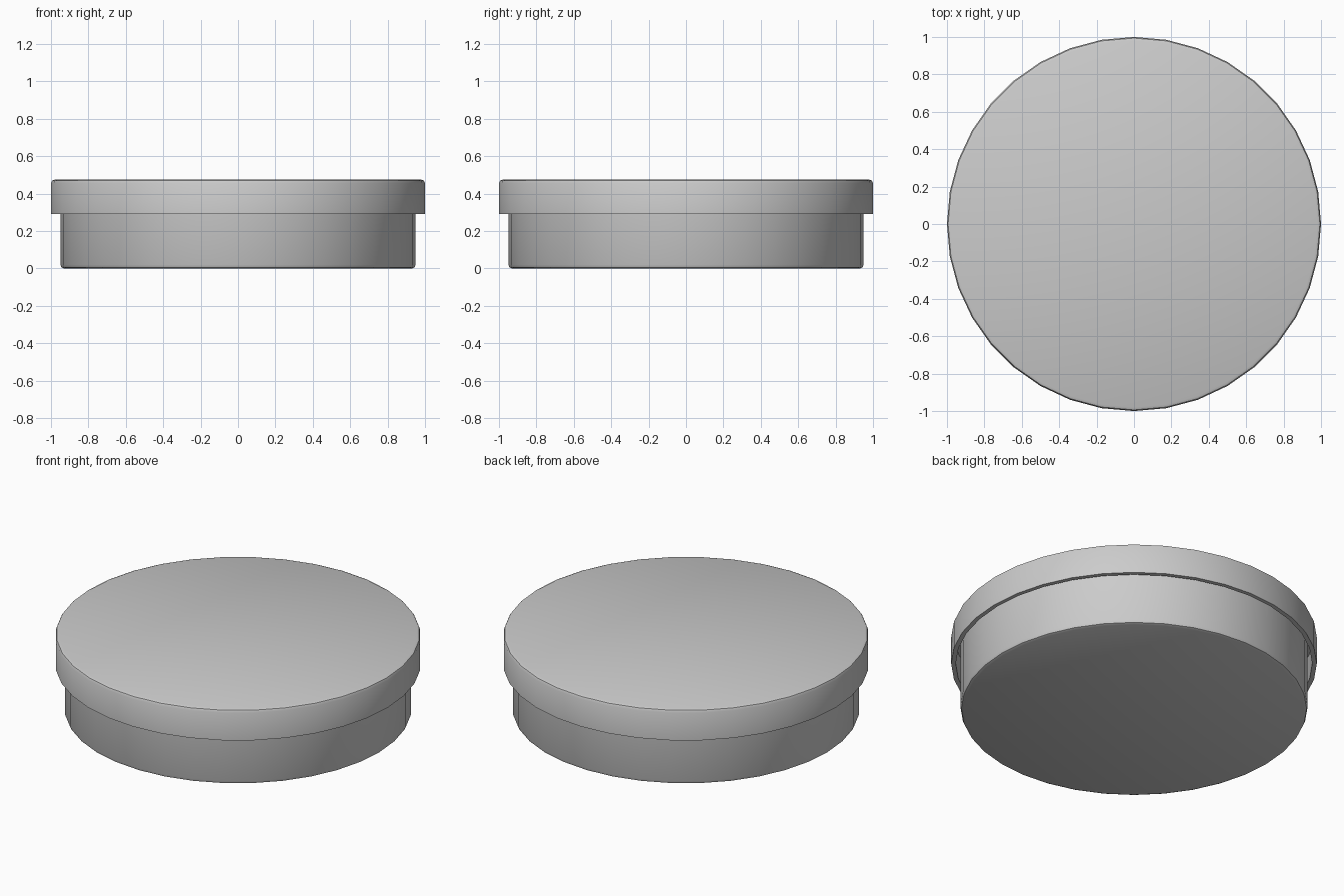
import bpy, bmesh
from math import cos, sin, pi, radians

if "Cube" in bpy.data.objects:
    bpy.data.objects.remove(bpy.data.objects["Cube"])

SIDES = 36


def lathe(name, profile):
    """Spin an (r, z) profile round z; both ends are closed with flat caps."""
    bm = bmesh.new()
    rings = [[bm.verts.new((r * cos(2 * pi * i / SIDES), r * sin(2 * pi * i / SIDES), z))
              for i in range(SIDES)] for r, z in profile]
    for a, b in zip(rings, rings[1:]):
        for i in range(SIDES):
            j = (i + 1) % SIDES
            bm.faces.new((a[i], a[j], b[j], b[i]))
    bm.faces.new(rings[0])
    bm.faces.new(rings[-1])
    bmesh.ops.recalc_face_normals(bm, faces=bm.faces)
    mesh = bpy.data.meshes.new(name)
    bm.to_mesh(mesh)
    bm.free()
    obj = bpy.data.objects.new(name, mesh)
    bpy.context.collection.objects.link(obj)
    bpy.ops.object.select_all(action='DESELECT')
    obj.select_set(True)
    bpy.context.view_layer.objects.active = obj
    bpy.ops.object.shade_smooth_by_angle(angle=radians(40))
    return obj


# Open tin: outer floor, rounded foot, wall, rim, inner wall, inner floor
lathe("tin_base", [(0.93, 0.0), (0.944, 0.006), (0.95, 0.02), (0.95, 0.43),
                   (0.925, 0.43), (0.925, 0.025)])

# Hollow lid: inner ceiling, inner wall, lower rim, outer wall, rounded top
lathe("tin_lid", [(0.975, 0.45), (0.975, 0.29), (1.0, 0.29), (1.0, 0.455),
                  (0.994, 0.469), (0.98, 0.475)])
